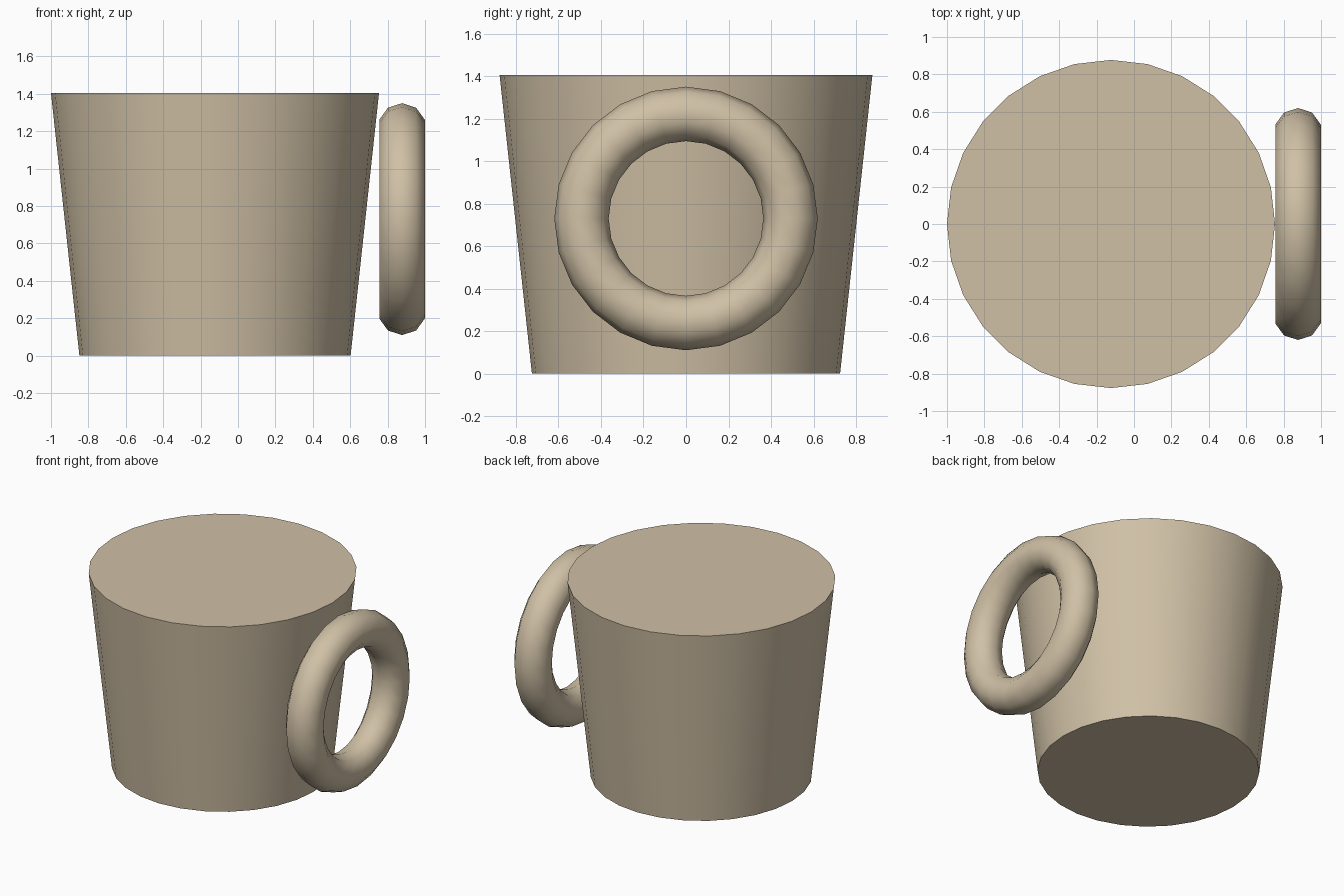
import bpy
import math

cube = bpy.data.objects.get("Cube")
if cube:
    bpy.data.objects.remove(cube, do_unlink=True)

# Single clay colour
COLOUR = (0.63, 0.53, 0.38, 1.0)
clay = bpy.data.materials.new("tan_clay")
clay.use_nodes = True
clay.diffuse_color = COLOUR
bsdf = next(n for n in clay.node_tree.nodes if n.type == "BSDF_PRINCIPLED")
bsdf.inputs["Base Color"].default_value = COLOUR

HEIGHT = 1.405


def finish(name, angle):
    """Name the active object, colour it and smooth its soft edges."""
    obj = bpy.context.object
    obj.name = name
    obj.data.materials.append(clay)
    bpy.ops.object.shade_smooth_by_angle(angle=math.radians(angle))
    return obj


# Tapered solid cup body, wider at the rim
bpy.ops.mesh.primitive_cone_add(
    vertices=28, radius1=0.725, radius2=0.877, depth=HEIGHT,
    location=(-0.123, 0, HEIGHT / 2))
finish("cup_body", 30)

# Ring handle, standing just off the side and facing +x
bpy.ops.mesh.primitive_torus_add(
    major_segments=24, minor_segments=10,
    major_radius=0.492, minor_radius=0.128,
    location=(0.877, 0, 0.73), rotation=(0, math.pi / 2, 0))
finish("ring_handle", 60)
